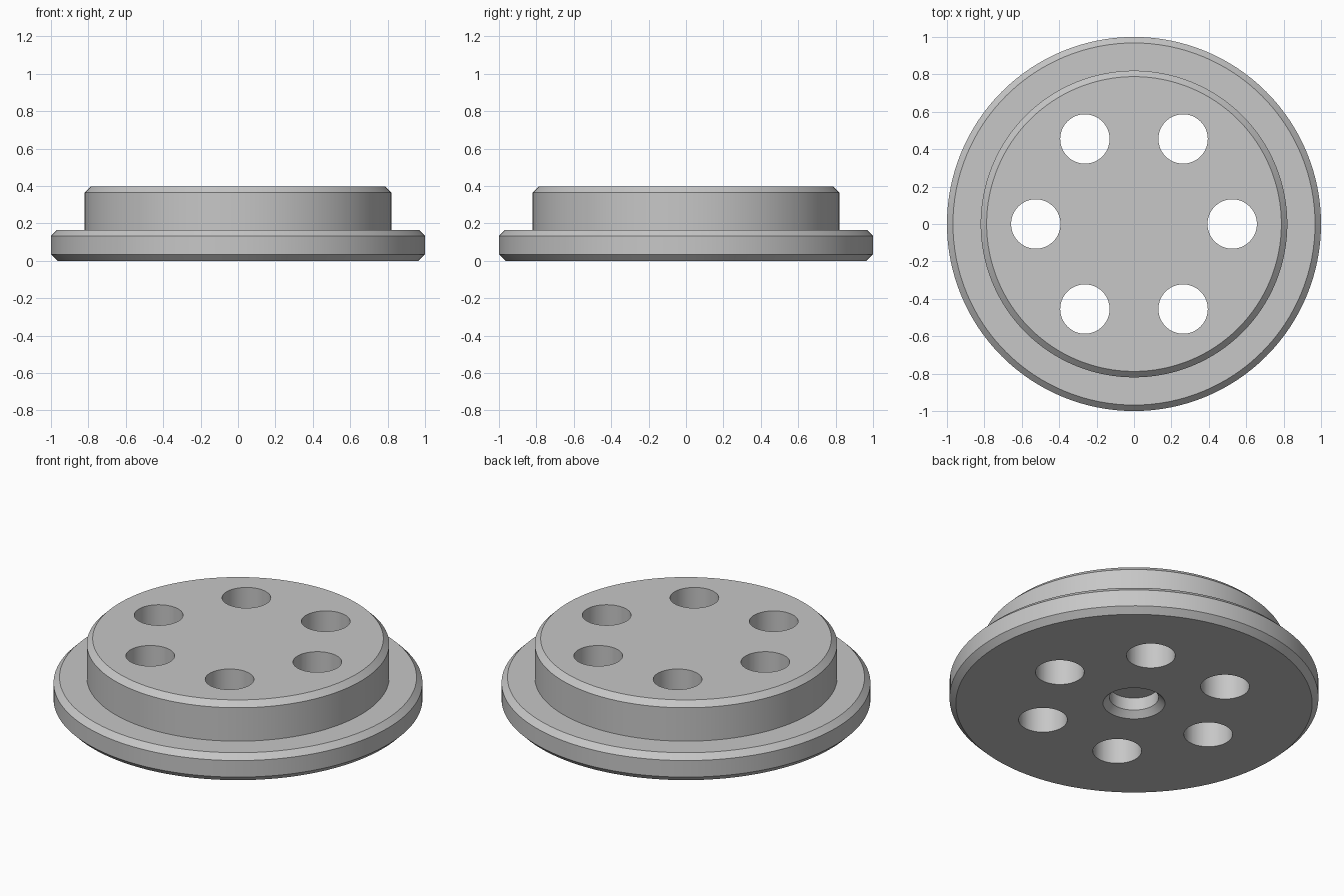
import bpy, bmesh
from math import cos, sin, pi
from mathutils import Matrix

cube = bpy.data.objects.get("Cube")
if cube:
    bpy.data.objects.remove(cube, do_unlink=True)

SEGMENTS = 128
HOLES = 6
HOLE_RADIUS = 0.132
HOLE_RING = 0.525

# Plain grey
grey = bpy.data.materials.new("plain_grey")
grey.use_nodes = True
colour = (0.57, 0.57, 0.57, 1)
grey.diffuse_color = colour
grey.node_tree.nodes["Principled BSDF"].inputs["Base Color"].default_value = colour


def make_object(name, bm):
    bmesh.ops.recalc_face_normals(bm, faces=bm.faces)
    mesh = bpy.data.meshes.new(name)
    bm.to_mesh(mesh)
    bm.free()
    mesh.materials.append(grey)
    obj = bpy.data.objects.new(name, mesh)
    bpy.context.collection.objects.link(obj)
    return obj


def lathe(name, profile):
    bm = bmesh.new()
    verts = [bm.verts.new((r, 0, z)) for r, z in profile]
    edges = [bm.edges.new(pair) for pair in zip(verts, verts[1:])]
    bmesh.ops.spin(bm, geom=verts + edges, cent=(0, 0, 0), axis=(0, 0, 1),
                   angle=2 * pi, steps=SEGMENTS, use_duplicate=False)
    bmesh.ops.remove_doubles(bm, verts=bm.verts, dist=0.0001)
    return make_object(name, bm)


# Chamfered flange and raised hub, with a blind countersunk recess underneath
disc = lathe("flanged_disc", [
    (0, 0.11), (0.133, 0.11), (0.133, 0.035), (0.168, 0),
    (0.966, 0), (1, 0.034), (1, 0.133), (0.968, 0.165),
    (0.82, 0.165), (0.82, 0.365), (0.788, 0.397), (0, 0.397)])

# Ring of cutters for the through holes
bm = bmesh.new()
for i in range(HOLES):
    a = 2 * pi * i / HOLES
    place = Matrix.Translation((HOLE_RING * cos(a), HOLE_RING * sin(a), 0.2))
    bmesh.ops.create_cone(bm, cap_ends=True, segments=64, radius1=HOLE_RADIUS,
                          radius2=HOLE_RADIUS, depth=1, matrix=place)
cutter = make_object("hole_cutters", bm)
cutter.hide_render = True

# Cut the holes and drop the cutters
cut = disc.modifiers.new("through_holes", 'BOOLEAN')
cut.operation = 'DIFFERENCE'
cut.solver = 'EXACT'
cut.object = cutter
bpy.ops.object.select_all(action='DESELECT')
bpy.context.view_layer.objects.active = disc
disc.select_set(True)
bpy.ops.object.modifier_apply(modifier=cut.name)
bpy.data.objects.remove(cutter, do_unlink=True)

# Smooth round walls, crisp chamfer edges
bpy.ops.object.shade_smooth_by_angle(angle=pi / 6)
